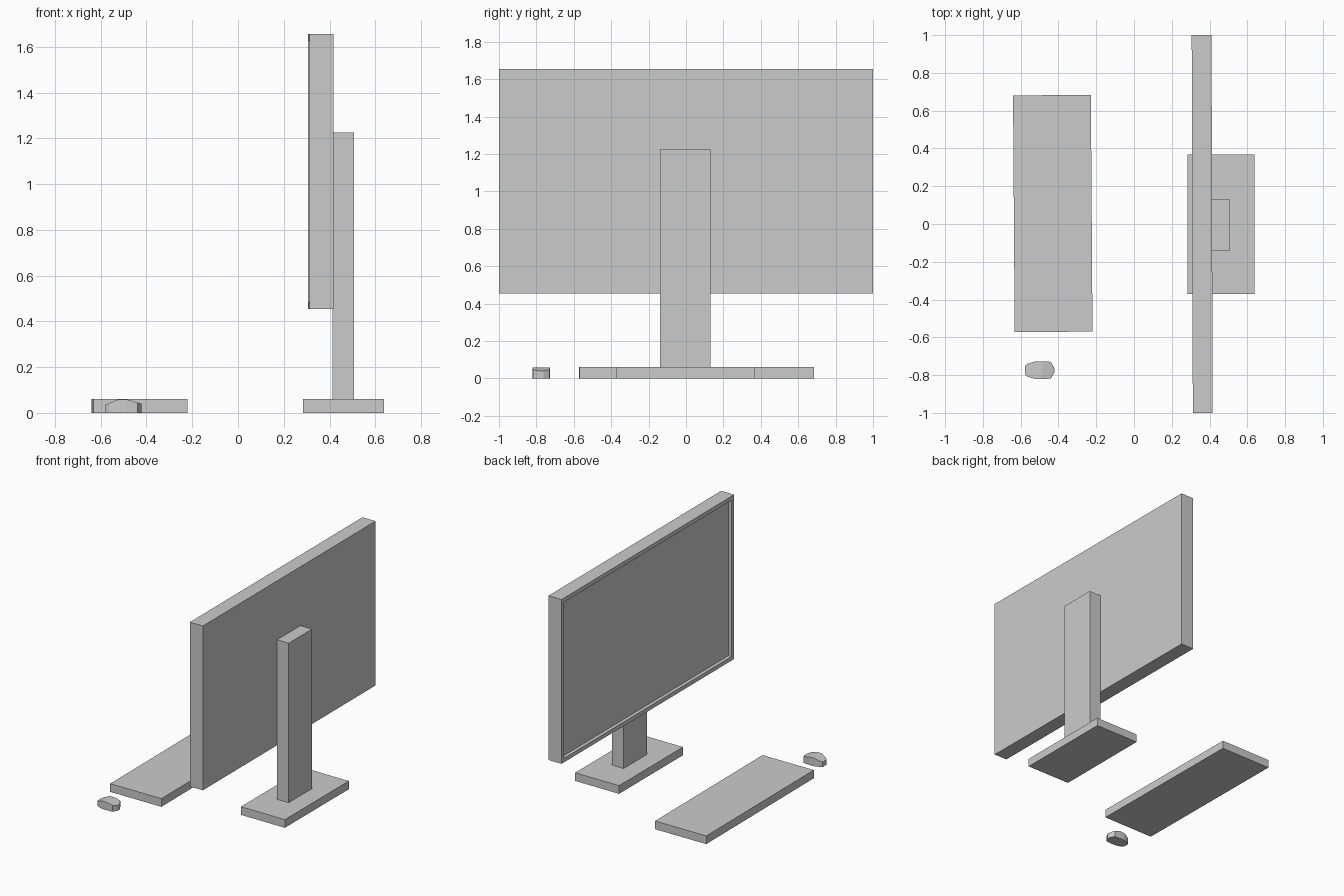
import bpy, bmesh
from mathutils import Matrix, Vector

if "Cube" in bpy.data.objects:
    bpy.data.objects.remove(bpy.data.objects["Cube"])


def finish(name, bm, angle=0.0, loc=(0, 0, 0)):
    bmesh.ops.recalc_face_normals(bm, faces=bm.faces[:])
    me = bpy.data.meshes.new(name)
    bm.to_mesh(me)
    bm.free()
    ob = bpy.data.objects.new(name, me)
    ob.location = loc
    ob.rotation_euler.z = angle
    bpy.context.collection.objects.link(ob)
    return ob


def box_bm(size):
    bm = bmesh.new()
    bmesh.ops.create_cube(bm, size=1, matrix=Matrix.Diagonal((*size, 1)))
    return bm


def box(name, lo, hi, angle=0.0):
    lo, hi = Vector(lo), Vector(hi)
    return finish(name, box_bm(hi - lo), angle, (lo + hi) / 2)


# Stand and keyboard
box("stand_base", (0.284, -0.371, 0), (0.638, 0.367, 0.06))
box("stand_column", (0.413, -0.14, 0.06), (0.507, 0.13, 1.225))
box("keyboard", (-0.636, -0.571, 0), (-0.224, 0.682, 0.06), 0.007)

# Monitor: box with an inset bezel and a recessed screen facing -x
bm = box_bm((0.105, 2.0, 1.2))
bm.normal_update()
screen = min(bm.faces, key=lambda f: f.calc_center_median().x)
bmesh.ops.inset_region(bm, faces=[screen], thickness=0.042)
inner = bmesh.ops.extrude_discrete_faces(bm, faces=[screen])["faces"][0]
bmesh.ops.translate(bm, verts=inner.verts[:], vec=(0.025, 0, 0))
finish("monitor", bm, 0.003, (0.361, 0, 1.055))

# Mouse: cross-sections along x (x, half width, top height)
sections = [(-0.578, 0.022, 0.036), (-0.563, 0.034, 0.043), (-0.525, 0.046, 0.058),
            (-0.485, 0.047, 0.058), (-0.44, 0.044, 0.046), (-0.422, 0.012, 0.04)]
bm = bmesh.new()
rings = [[bm.verts.new(p) for p in ((x, -w, 0), (x, w, 0), (x, w, h), (x, -w, h))]
         for x, w, h in sections]
for a, b in zip(rings, rings[1:]):
    for i in range(4):
        j = (i + 1) % 4
        bm.faces.new((a[i], a[j], b[j], b[i]))
bm.faces.new(rings[0])
bm.faces.new(rings[-1])
finish("mouse", bm, 0.0, (0, -0.774, 0))
